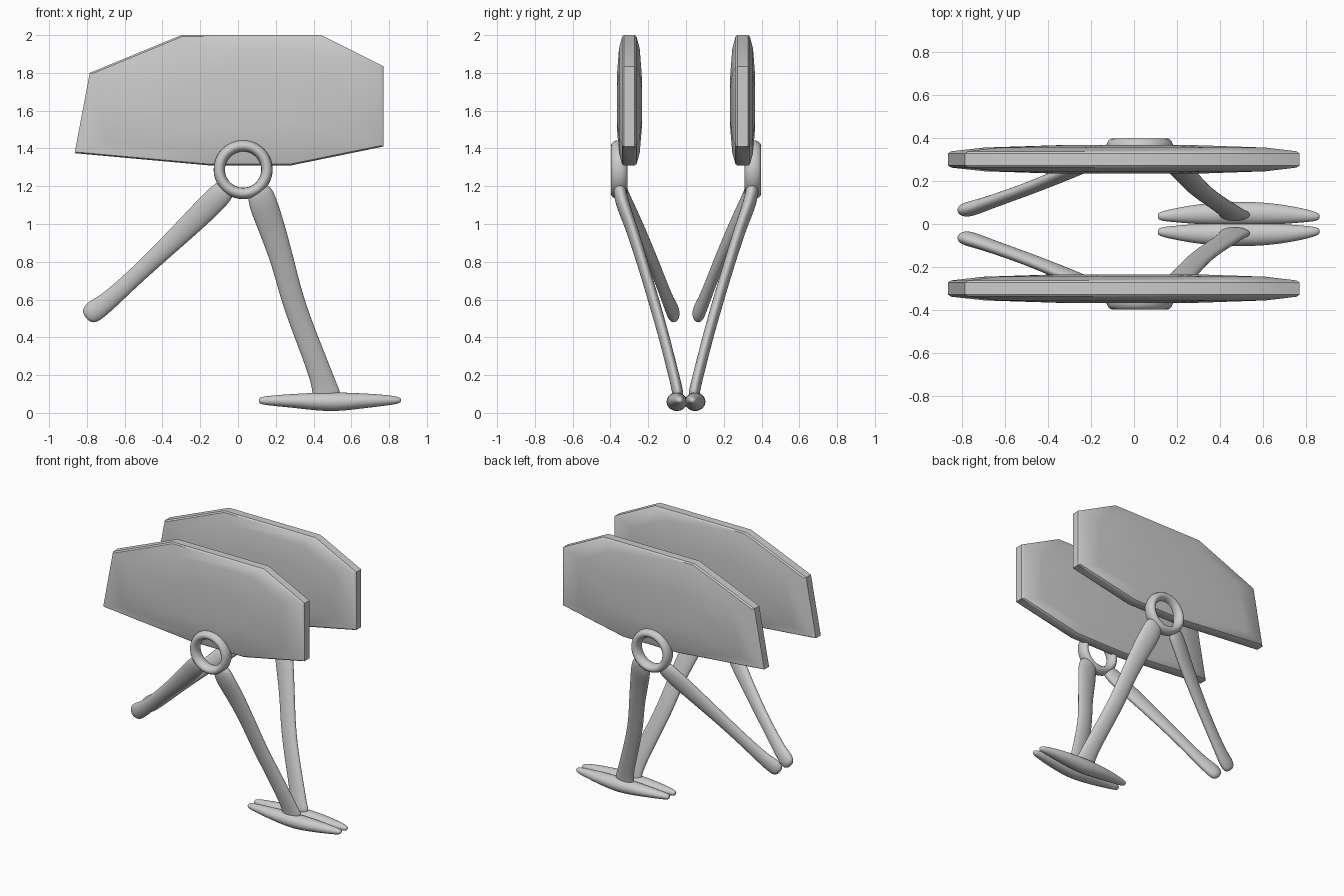
import bpy, bmesh, math
from mathutils import Vector

if "Cube" in bpy.data.objects:
    bpy.data.objects.remove(bpy.data.objects["Cube"])


def finish(bm, name, subsurf=0, angle=40):
    bmesh.ops.recalc_face_normals(bm, faces=bm.faces)
    mesh = bpy.data.meshes.new(name)
    bm.to_mesh(mesh)
    bm.free()
    ob = bpy.data.objects.new(name, mesh)
    bpy.context.collection.objects.link(ob)
    if subsurf:
        mod = ob.modifiers.new("Smooth", 'SUBSURF')
        mod.levels = mod.render_levels = subsurf
    bpy.ops.object.select_all(action='DESELECT')
    ob.select_set(True)
    bpy.context.view_layer.objects.active = ob
    bpy.ops.object.shade_smooth_by_angle(angle=math.radians(angle))
    return ob


def skin(bm, rings):
    """Join matching point rings with quads and close both ends."""
    loops = [[bm.verts.new(p) for p in r] for r in rings]
    n = len(loops[0])
    for a, b in zip(loops, loops[1:]):
        for i in range(n):
            j = (i + 1) % n
            bm.faces.new((a[i], a[j], b[j], b[i]))
    bm.faces.new(loops[0])
    bm.faces.new(loops[-1])


def limb(name, stations, side, sides=14):
    """Oval tube; stations are (x, y, z, half width in xz, half width in y)."""
    pts = [Vector((x, y * side, z)) for x, y, z, _, _ in stations]
    rings = []
    for k, p in enumerate(pts):
        t = (pts[min(k + 1, len(pts) - 1)] - pts[max(k - 1, 0)]).normalized()
        w = t.cross(Vector((0, 1, 0))).normalized()
        v = w.cross(t)
        rw, rv = stations[k][3:]
        rings.append([p + w * rw * math.cos(a) + v * rv * math.sin(a)
                      for a in (2 * math.pi * i / sides for i in range(sides))])
    bm = bmesh.new()
    skin(bm, rings)
    return finish(bm, name, 2, 60)


OUTLINE = [(-.865, 1.375), (-.785, 1.80), (-.30, 2.0), (.44, 2.0),
           (.77, 1.835), (.77, 1.41), (.28, 1.31), (-.15, 1.31)]
# inset factor and half thickness, from one face of the panel to the other
LAYERS = [(.40, -.066), (.80, -.055), (.98, -.038), (1, -.028)]
LAYERS += [(s, -d) for s, d in reversed(LAYERS)]

LONG_LEG = [(.105, .352, 1.20, .045, .030), (.115, .350, 1.17, .070, .036),
            (.135, .335, 1.10, .078, .036), (.172, .295, 1.0, .074, .032),
            (.238, .232, .80, .062, .030), (.287, .172, .60, .061, .030),
            (.362, .115, .40, .060, .029), (.440, .065, .20, .063, .029),
            (.462, .045, .12, .070, .030), (.475, .040, .07, .085, .030)]
SHORT_LEG = [(-.045, .348, 1.205, .040, .028), (-.075, .344, 1.175, .064, .034),
             (-.14, .318, 1.11, .068, .034), (-.25, .262, 1.0, .062, .032),
             (-.46, .175, .80, .048, .030), (-.60, .125, .67, .047, .030),
             (-.70, .09, .58, .052, .032), (-.76, .07, .540, .060, .036),
             (-.79, .063, .515, .052, .032), (-.805, .06, .503, .025, .016)]
FOOT = [(.11, .035, .065, .010, .010), (.12, .036, .065, .021, .022),
        (.20, .041, .065, .030, .035), (.33, .047, .063, .041, .052),
        (.49, .049, .057, .055, .058), (.64, .047, .063, .043, .053),
        (.77, .041, .067, .031, .036), (.85, .034, .067, .020, .022),
        (.863, .033, .067, .009, .010)]

for side, label in ((-1, "front"), (1, "back")):
    # faceted, slightly cushioned side panel
    bm = bmesh.new()
    cx, cz = -.02, 1.64
    skin(bm, [[(cx + (x - cx) * s, side * .30 + d, cz + (z - cz) * s)
               for x, z in OUTLINE] for s, d in LAYERS])
    finish(bm, label + "_panel", 0, 35)

    # pivot ring under the panel
    bm = bmesh.new()
    n, m = 48, 16
    grid = [[bm.verts.new((.027 + (.126 + .030 * math.cos(b)) * math.cos(a),
                           side * .354 + .044 * math.sin(b),
                           1.288 + (.126 + .030 * math.cos(b)) * math.sin(a)))
             for b in (2 * math.pi * j / m for j in range(m))]
            for a in (2 * math.pi * i / n for i in range(n))]
    for i in range(n):
        for j in range(m):
            bm.faces.new((grid[i][j], grid[(i + 1) % n][j],
                          grid[(i + 1) % n][(j + 1) % m], grid[i][(j + 1) % m]))
    finish(bm, label + "_pivot_ring", 0, 60)

    # two legs converging toward the middle, and the foot
    limb(label + "_long_leg", LONG_LEG, side)
    limb(label + "_short_leg", SHORT_LEG, side)
    limb(label + "_foot", FOOT, side)
